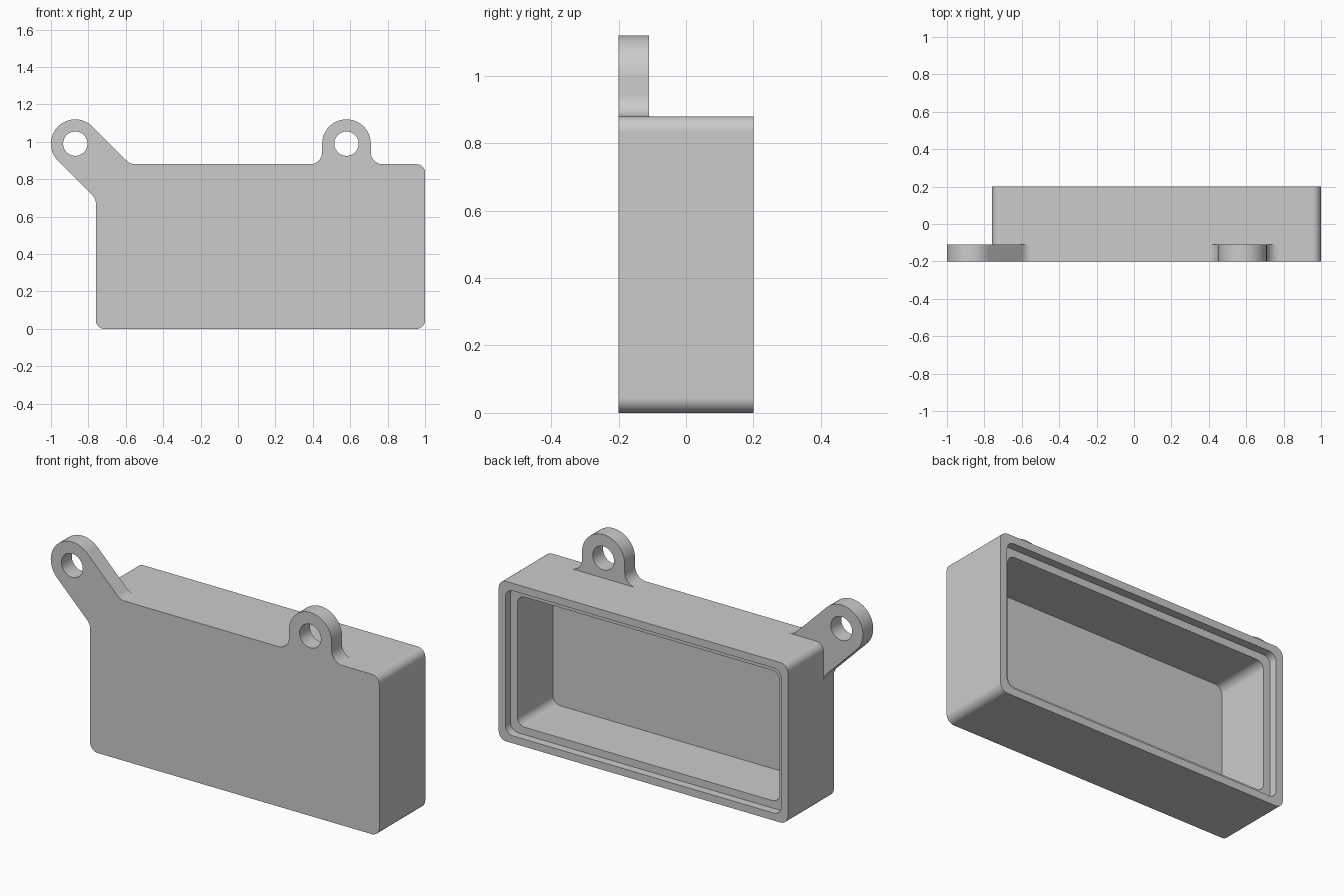
import bpy, bmesh, math
from mathutils import Vector

cube = bpy.data.objects.get("Cube")
if cube:
    bpy.data.objects.remove(cube, do_unlink=True)

# Main dimensions
LEFT, RIGHT, TOP = -0.76, 1.0, 0.88
FRONT, BACK = -0.2, 0.2
WALL = 0.045        # front wall thickness and rim recess depth
RIM = 0.041         # width of each rim step
LUG_R, HOLE_R, FILLET = 0.13, 0.065, 0.065
LUG_BACK = -0.11

grey = bpy.data.materials.new("plain grey")
grey.use_nodes = True
grey.diffuse_color = (0.6, 0.6, 0.6, 1)
grey.node_tree.nodes["Principled BSDF"].inputs["Base Color"].default_value = (0.6, 0.6, 0.6, 1)


def rounded(corners, steps=12):
    """Outline in x, z from (x, z, radius) corners."""
    out = []
    for i, (x, z, r) in enumerate(corners):
        p = Vector((x, z))
        if r == 0:
            out.append(p)
            continue
        a = (Vector(corners[i - 1][:2]) - p).normalized()
        b = (Vector(corners[(i + 1) % len(corners)][:2]) - p).normalized()
        half = a.angle(b) / 2
        centre = p + (a + b).normalized() * (r / math.sin(half))
        start = p + a * (r / math.tan(half)) - centre
        end = p + b * (r / math.tan(half)) - centre
        sweep = math.pi - 2 * half
        for k in range(steps + 1):
            t = k / steps
            out.append(centre + (start * math.sin((1 - t) * sweep)
                                 + end * math.sin(t * sweep)) / math.sin(sweep))
    return out


def prism(name, outline, y0, y1):
    """Extrude an x, z outline from y0 to y1."""
    clean = []
    for p in outline:
        if not clean or (p - clean[-1]).length > 1e-4:
            clean.append(p)
    if (clean[0] - clean[-1]).length < 1e-4:
        clean.pop()
    bm = bmesh.new()
    face = bm.faces.new([bm.verts.new((p.x, y0, p.y)) for p in clean])
    ext = bmesh.ops.extrude_face_region(bm, geom=[face], use_keep_orig=True)
    moved = [g for g in ext["geom"] if isinstance(g, bmesh.types.BMVert)]
    bmesh.ops.translate(bm, verts=moved, vec=(0, y1 - y0, 0))
    bmesh.ops.recalc_face_normals(bm, faces=bm.faces)
    mesh = bpy.data.meshes.new(name)
    bm.to_mesh(mesh)
    bm.free()
    mesh.materials.append(grey)
    obj = bpy.data.objects.new(name, mesh)
    bpy.context.collection.objects.link(obj)
    return obj


def box_outline(inset, radius):
    x0, x1, z0, z1 = LEFT + inset, RIGHT - inset, inset, TOP - inset
    return rounded([(x0, z0, radius), (x1, z0, radius), (x1, z1, radius), (x0, z1, radius)])


def circle(x, z, r, n=64):
    return [Vector((x + r * math.cos(2 * math.pi * i / n),
                    z + r * math.sin(2 * math.pi * i / n))) for i in range(n)]


def combine(target, tool, operation):
    mod = target.modifiers.new(operation.lower(), 'BOOLEAN')
    mod.object, mod.operation, mod.solver = tool, operation, 'EXACT'
    bpy.context.view_layer.objects.active = target
    bpy.ops.object.modifier_apply(modifier=mod.name)
    bpy.data.objects.remove(tool, do_unlink=True)


housing = prism("housing", box_outline(0, 0.045), FRONT, BACK)

# Upright lug on the top edge
ux, lz = 0.58, 0.99
x0, x1 = ux - LUG_R, ux + LUG_R
upright = rounded([(x0 - FILLET, TOP, 0), (x0, TOP, FILLET),
                   (x0, lz + LUG_R, LUG_R), (x1, lz + LUG_R, LUG_R),
                   (x1, TOP, FILLET), (x1 + FILLET, TOP, 0),
                   (x1 + FILLET, TOP - 0.03, 0), (x0 - FILLET, TOP - 0.03, 0)])

# Diagonal lug on the corner
cx = -1 + LUG_R
reach = LUG_R * math.sqrt(2)
tan_len = FILLET * math.tan(math.pi / 8)
root_x = cx + reach + lz - TOP
root_z = lz - (LEFT - (cx - reach))
diagonal = rounded([(root_x + tan_len, TOP, 0), (root_x, TOP, FILLET),
                    (cx, lz + reach, LUG_R), (cx - reach, lz, LUG_R),
                    (LEFT, root_z, FILLET), (LEFT, root_z - tan_len, 0),
                    (LEFT + 0.03, root_z - tan_len, 0),
                    (LEFT + 0.03, TOP - 0.03, 0), (root_x + tan_len, TOP - 0.03, 0)])

for name, outline, x in (("upright_lug", upright, ux), ("diagonal_lug", diagonal, cx)):
    combine(housing, prism(name, outline, FRONT, LUG_BACK), 'UNION')
    combine(housing, prism("hole_cutter", circle(x, lz, HOLE_R), -0.3, 0), 'DIFFERENCE')

# Stepped rim and cavity, open at the back
combine(housing, prism("cavity_cutter", box_outline(2 * RIM, 0.045), FRONT + WALL, 0.3), 'DIFFERENCE')
combine(housing, prism("recess_cutter", box_outline(RIM, 0.045), BACK - WALL, 0.3), 'DIFFERENCE')

# Smooth fillets, crisp edges
bpy.ops.object.select_all(action='DESELECT')
housing.select_set(True)
bpy.context.view_layer.objects.active = housing
bpy.ops.object.shade_smooth_by_angle(angle=math.radians(30))
weighted = housing.modifiers.new("even_shading", 'WEIGHTED_NORMAL')
weighted.keep_sharp = True
